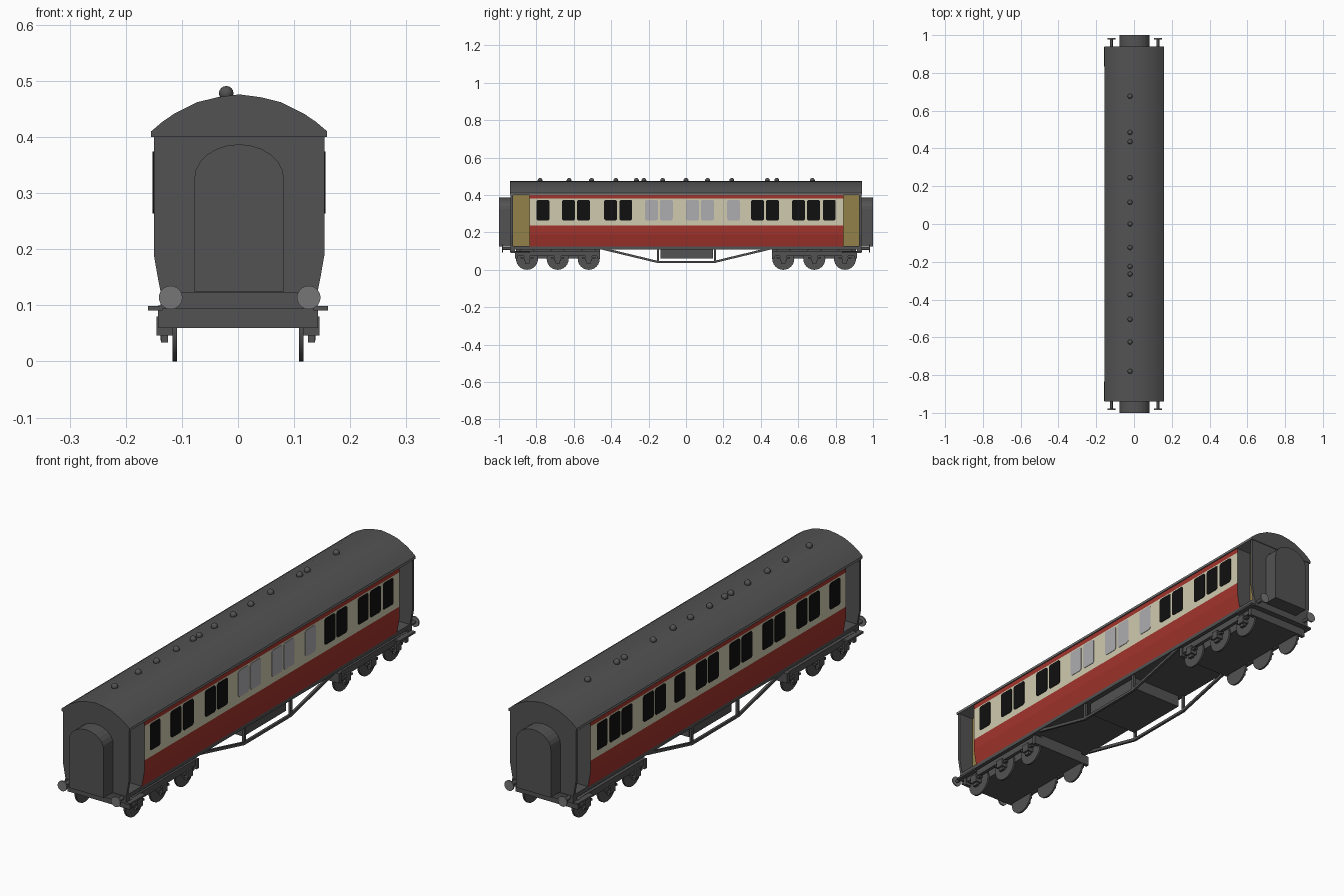
import bpy, bmesh, math
from mathutils import Matrix, Vector

if "Cube" in bpy.data.objects:
    bpy.data.objects.remove(bpy.data.objects["Cube"])

CX = 0.002  # body centre line


def material(name, r, g, b):
    m = bpy.data.materials.new(name)
    m.diffuse_color = (r, g, b, 1)
    m.use_nodes = True
    m.node_tree.nodes["Principled BSDF"].inputs["Base Color"].default_value = m.diffuse_color
    return m


DARK = material("dark grey", 0.085, 0.085, 0.085)
LIGHT = material("mid grey", 0.18, 0.18, 0.18)
RED = material("deep red", 0.36, 0.034, 0.025)
CREAM = material("cream", 0.63, 0.59, 0.43)
BLACK = material("black glass", 0.005, 0.005, 0.005)
FROST = material("frosted glass", 0.42, 0.42, 0.44)
OCHRE = material("ochre", 0.29, 0.22, 0.065)


def finish(name, bm, mats, smooth=False):
    bmesh.ops.recalc_face_normals(bm, faces=bm.faces)
    me = bpy.data.meshes.new(name)
    bm.to_mesh(me)
    bm.free()
    for m in mats:
        me.materials.append(m)
    ob = bpy.data.objects.new(name, me)
    bpy.context.collection.objects.link(ob)
    if smooth:
        bpy.ops.object.select_all(action='DESELECT')
        ob.select_set(True)
        bpy.context.view_layer.objects.active = ob
        bpy.ops.object.shade_smooth_by_angle(angle=math.radians(35))
    return ob


def add_prism(bm, pts, offset):
    """Extrude a closed loop of 3D points along an offset."""
    f = bm.faces.new([bm.verts.new(p) for p in pts])
    ext = bmesh.ops.extrude_face_region(bm, geom=[f])["geom"]
    # keep the starting face as the rear cap
    bmesh.ops.translate(bm, vec=offset, verts=[v for v in ext if isinstance(v, bmesh.types.BMVert)])
    if f.is_valid is False or not any(len(e.link_faces) == 1 for e in bm.edges):
        return
    loose = [e for e in bm.edges if len(e.link_faces) == 1]
    bmesh.ops.holes_fill(bm, edges=loose, sides=0)


def add_box(bm, x0, x1, y0, y1, z0, z1):
    m = Matrix.Translation(((x0 + x1) / 2, (y0 + y1) / 2, (z0 + z1) / 2)) @ Matrix.Diagonal((x1 - x0, y1 - y0, z1 - z0, 1))
    bmesh.ops.create_cube(bm, size=1, matrix=m)


def add_cyl(bm, centre, r, depth, axis, seg=20):
    rot = Matrix.Rotation(math.pi / 2, 4, 'Y' if axis == 'X' else 'X')
    bmesh.ops.create_cone(bm, cap_ends=True, segments=seg, radius1=r, radius2=r,
                          depth=depth, matrix=Matrix.Translation(centre) @ rot)


def mirrored(half):
    """Full section from a right-hand half, listed bottom to top."""
    return [(CX + x, z) for x, z in half] + [(CX - x, z) for x, z in reversed(half) if x > 0]


def section(bm, pts, y0, y1):
    add_prism(bm, [(x, y0, z) for x, z in pts], Vector((0, y1 - y0, 0)))


# Coach body: banded sides with a slight turn-under
side = [(0.14, 0.125), (0.145, 0.15), (0.152, 0.19), (0.152, 0.237), (0.152, 0.38), (0.152, 0.402)]
bm = bmesh.new()
section(bm, mirrored(side), -0.836, 0.842)
bm.normal_update()
for f in bm.faces:
    z = f.calc_center_median().z
    if abs(f.normal.x) > 0.5:
        f.material_index = 2 if 0.237 < z < 0.38 else 1
finish("coach_body", bm, [DARK, RED, CREAM])

# Curved roof, light on top and dark on the ends
bm = bmesh.new()
roof = [(0.157, 0.40), (0.157, 0.41), (0.137, 0.427), (0.115, 0.442), (0.075, 0.462), (0.038, 0.471), (0, 0.476)]
section(bm, mirrored(roof), -0.94, 0.94)
bm.normal_update()
for f in bm.faces:
    if abs(f.normal.y) > 0.5 or f.normal.z < -0.5:
        f.material_index = 1
finish("roof", bm, [LIGHT, DARK], True)

# Roof ventilators
bm = bmesh.new()
for y in (-0.78, -0.625, -0.505, -0.375, -0.265, -0.225, -0.125, 0, 0.115, 0.245, 0.435, 0.485, 0.676):
    bmesh.ops.create_uvsphere(bm, u_segments=12, v_segments=8, radius=0.013,
                              matrix=Matrix.Translation((-0.021, y, 0.478)))
finish("roof_ventilators", bm, [DARK], True)

# Windows: one layout on both sides, frosted in the middle of the right side
centres = (-0.765, -0.628, -0.548, -0.403, -0.322, -0.185, -0.105, 0.035, 0.115, 0.255,
           0.383, 0.462, 0.602, 0.682, 0.766)
clear, frosted = bmesh.new(), bmesh.new()
hw, hh, c = 0.0345, 0.055, 0.007
outline = [(hw - c, -hh), (hw, c - hh), (hw, hh - c), (hw - c, hh),
           (c - hw, hh), (-hw, hh - c), (-hw, c - hh), (c - hw, -hh)]
for s in (-1, 1):
    for y in centres:
        target = frosted if s > 0 and -0.25 < y < 0.3 else clear
        add_prism(target, [(CX + s * 0.151, y + a, 0.319 + b) for a, b in outline], Vector((s * 0.003, 0, 0)))
finish("clear_windows", clear, [BLACK])
finish("frosted_windows", frosted, [FROST])

# End walls, recessed vestibules and gangways
walls, doors, gangways = bmesh.new(), bmesh.new(), bmesh.new()
arch = [(CX - 0.08, 0.125), (CX + 0.08, 0.125)]
arch += [(CX + 0.08 * math.cos(math.pi * i / 12), 0.325 + 0.062 * math.sin(math.pi * i / 12)) for i in range(13)]
for s in (-1, 1):
    section(walls, mirrored(side), s * 0.926, s * 0.937)
    add_box(doors, CX - 0.085, CX + 0.085, *sorted((s * 0.835, s * 0.928)), 0.125, 0.402)
    section(gangways, arch, s * 0.93, s * 1.0)
finish("end_walls", walls, [DARK])
finish("vestibule_doors", doors, [OCHRE])
finish("gangways", gangways, [DARK])

# Chassis floor, end beams, centre equipment box and steps
bm = bmesh.new()
add_box(bm, -0.138, 0.142, -0.937, 0.937, 0.11, 0.127)
add_box(bm, -0.115, 0.119, -0.135, 0.145, 0.06, 0.112)
for s in (-1, 1):
    add_box(bm, -0.138, 0.142, *sorted((s * 0.915, s * 0.94)), 0.094, 0.123)
finish("chassis", bm, [DARK])
bm = bmesh.new()
for s in (-1, 1):
    for e in (-1, 1):
        add_box(bm, *sorted((s * 0.135, s * 0.16)), *sorted((e * 0.835, e * 0.938)), 0.091, 0.099)
finish("door_steps", bm, [DARK])

# Truss rods under each side
bm = bmesh.new()
for s in (-1, 1):
    x0, x1 = sorted((s * 0.128, s * 0.138))
    add_box(bm, x0, x1, -0.155, 0.16, 0.037, 0.048)
    for y in (-0.15, 0.155):
        add_box(bm, x0, x1, y - 0.006, y + 0.006, 0.04, 0.115)
    for e in (-1, 1):
        rod = [(e * 0.45, 0.108), (e * 0.45, 0.12), (e * 0.155, 0.049), (e * 0.155, 0.037)]
        add_prism(bm, [(x0, y, z) for y, z in rod], Vector((x1 - x0, 0, 0)))
finish("truss_rods", bm, [DARK])

# Six-wheeled bogies
frames, wheels, boxes = bmesh.new(), bmesh.new(), bmesh.new()
for e in (-1, 1):
    add_box(frames, -0.105, 0.105, *sorted((e * 0.46, e * 0.91)), 0.06, 0.112)
    for y in (0.46, 0.9):
        add_box(frames, -0.143, 0.143, *sorted((e * y, e * (y + 0.015))), 0.06, 0.1)
    for s in (-1, 1):
        add_box(frames, *sorted((s * 0.124, s * 0.138)), *sorted((e * 0.46, e * 0.915)), 0.073, 0.1)
        for y in (0.52, 0.686, 0.85):
            add_cyl(wheels, (s * 0.113, e * y, 0.059), 0.059, 0.008, 'X', 24)
            # axle box with a spring hanger on each side
            add_box(boxes, *sorted((s * 0.117, s * 0.145)), e * y - 0.017, e * y + 0.017, 0.046, 0.08)
            add_box(boxes, *sorted((s * 0.126, s * 0.14)), e * y - 0.035, e * y + 0.035, 0.06, 0.068)
            add_box(boxes, *sorted((s * 0.125, s * 0.137)), e * y - 0.012, e * y + 0.012, 0.034, 0.05)
finish("bogie_frames", frames, [DARK])
finish("wheels", wheels, [DARK], True)
finish("axle_boxes", boxes, [DARK])

# Buffers
heads, shanks = bmesh.new(), bmesh.new()
for e in (-1, 1):
    for s in (-1, 1):
        x = CX + 0.001 + s * 0.123
        add_cyl(shanks, (x, e * 0.955, 0.114), 0.008, 0.05, 'Y', 12)
        add_cyl(heads, (x, e * 0.981, 0.114), 0.021, 0.006, 'Y', 24)
finish("buffer_shanks", shanks, [DARK], True)
finish("buffer_heads", heads, [LIGHT], True)
